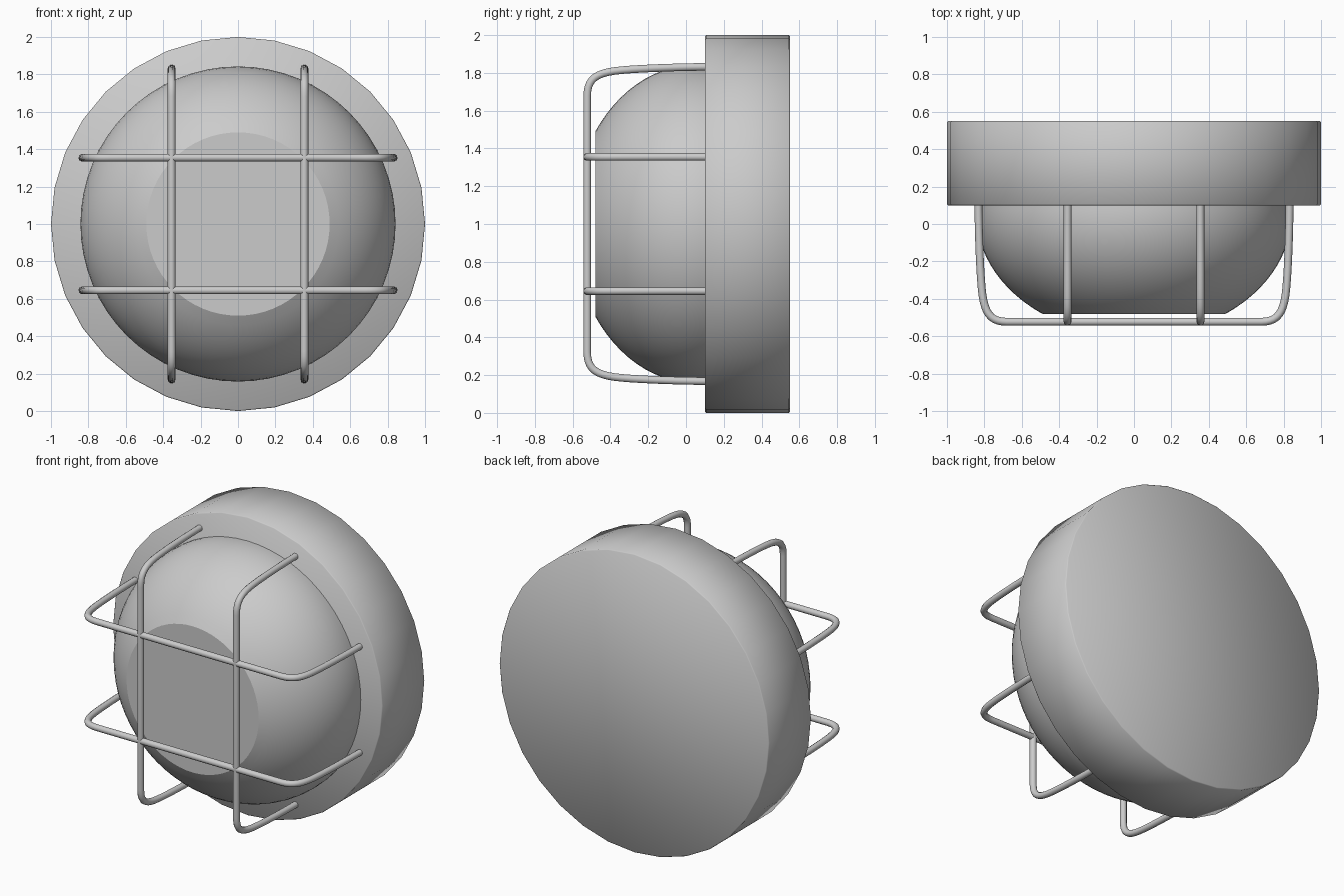
import bpy, bmesh, math
from mathutils import Vector, geometry

if "Cube" in bpy.data.objects:
    bpy.data.objects.remove(bpy.data.objects["Cube"])

CZ = 1.0  # height of the lamp's axis


def lathe(name, profile, sides, angle):
    """Spin (radius, y) points around the horizontal axis and cap both ends."""
    bm = bmesh.new()
    rings = []
    for r, y in profile:
        rings.append([bm.verts.new((r * math.cos(2 * math.pi * i / sides), y,
                                    CZ + r * math.sin(2 * math.pi * i / sides)))
                      for i in range(sides)])
    for a, b in zip(rings, rings[1:]):
        for i in range(sides):
            j = (i + 1) % sides
            bm.faces.new((a[i], a[j], b[j], b[i]))
    bm.faces.new(rings[0])
    bm.faces.new(rings[-1])
    bmesh.ops.recalc_face_normals(bm, faces=bm.faces)
    mesh = bpy.data.meshes.new(name)
    bm.to_mesh(mesh)
    bm.free()
    ob = bpy.data.objects.new(name, mesh)
    bpy.context.collection.objects.link(ob)
    bpy.ops.object.select_all(action='DESELECT')
    ob.select_set(True)
    bpy.context.view_layer.objects.active = ob
    bpy.ops.object.shade_smooth_by_angle(angle=math.radians(angle))
    return ob


# Round wall base with a tiny chamfer on the rims
lathe("base", [(0.994, 0.10), (1.0, 0.106), (1.0, 0.544), (0.994, 0.55)], 32, 50)

# Glass dome: squashed sphere with a flat front
start = math.asin(0.49 / 0.843)
end = math.radians(96)
dome = []
for k in range(15):
    t = start + (end - start) * k / 14
    dome.append((0.843 * math.sin(t), 0.052 - 0.654 * math.cos(t)))
lathe("glass_dome", dome, 64, 20)

# Half of one guard wire: leg, then rounded corner (across, y)
leg = [(0.832, 0.13), (0.832, 0.0), (0.824, -0.28), (0.81, -0.38)]
corner = [(0.81, -0.38), (0.795, -0.485), (0.76, -0.522), (0.68, -0.523)]
half = []
for seg in (leg, corner):
    pts = geometry.interpolate_bezier(*[Vector((u, v, 0)) for u, v in seg], 10)
    half += pts if not half else pts[1:]
path = [(p.x, p.y) for p in half] + [(-p.x, p.y) for p in reversed(half)]


def wire(name, offset, vertical):
    cu = bpy.data.curves.new(name, 'CURVE')
    cu.dimensions = '3D'
    cu.bevel_depth = 0.021
    cu.bevel_resolution = 3
    cu.use_fill_caps = True
    sp = cu.splines.new('POLY')
    sp.points.add(len(path) - 1)
    for p, (u, y) in zip(sp.points, path):
        p.co = (offset, y, CZ + u, 1) if vertical else (u, y, CZ + offset, 1)
    sp.use_smooth = True
    bpy.context.collection.objects.link(bpy.data.objects.new(name, cu))


# Guard cage: two upright and two level wires
for side, off in (("a", -0.355), ("b", 0.355)):
    wire("guard_upright_" + side, off, True)
    wire("guard_level_" + side, off, False)
